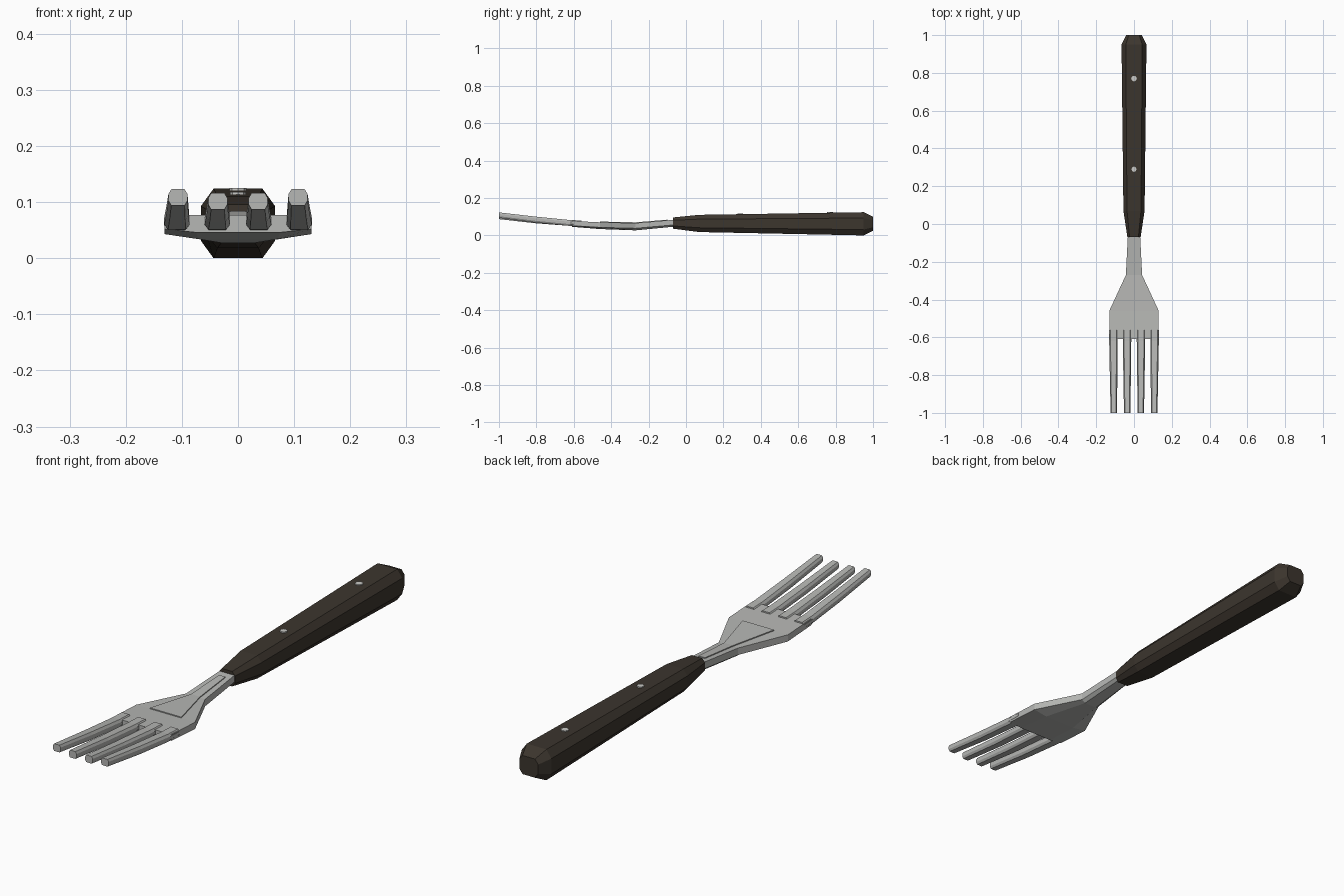
import bpy, bmesh

if "Cube" in bpy.data.objects:
    bpy.data.objects.remove(bpy.data.objects["Cube"])

def material(name, col):
    m = bpy.data.materials.new(name)
    m.diffuse_color = (*col, 1)
    m.use_nodes = True
    m.node_tree.nodes["Principled BSDF"].inputs["Base Color"].default_value = m.diffuse_color
    return m

wood = material("dark brown wood", (0.045, 0.036, 0.027))
steel = material("brushed steel", (0.47, 0.475, 0.46))
rivet_mat = material("bright rivet steel", (0.6, 0.6, 0.58))

def loft(name, rings, mat):
    """Skin a list of equal-length point rings and cap both ends."""
    bm = bmesh.new()
    loops = [[bm.verts.new(p) for p in r] for r in rings]
    for a, b in zip(loops, loops[1:]):
        for i in range(len(a)):
            j = (i + 1) % len(a)
            bm.faces.new((a[i], a[j], b[j], b[i]))
    bm.faces.new(loops[0])
    bm.faces.new(loops[-1])
    bmesh.ops.recalc_face_normals(bm, faces=bm.faces)
    me = bpy.data.meshes.new(name)
    bm.to_mesh(me)
    bm.free()
    me.materials.append(mat)
    ob = bpy.data.objects.new(name, me)
    bpy.context.collection.objects.link(ob)
    return ob

def octagon(x, y, hw, z0, z1, cut_x, cut_z):
    """Rectangle with chamfered corners, facing along y."""
    a, b = hw * (1 - cut_x), (z1 - z0) * cut_z
    return [(x + dx, y, z) for dx, z in (
        (-a, z0), (a, z0), (hw, z0 + b), (hw, z1 - b),
        (a, z1), (-a, z1), (-hw, z1 - b), (-hw, z0 + b))]

# Handle: chamfered bar, tapering at the neck and at the butt
loft("handle", [octagon(0, *s, 0.34, 0.25) for s in (
    (-0.07, 0.035, 0.036, 0.096),
    (0.07, 0.056, 0.018, 0.11),
    (0.95, 0.066, 0.0, 0.124),
    (1.0, 0.042, 0.025, 0.1))], wood)

# Neck and head: flat top, sides, narrower flat underside
def head_ring(y, hw, z0, z1, edge, under):
    return [(-under, y, z0), (under, y, z0), (hw, y, edge),
            (hw, y, z1), (-hw, y, z1), (-hw, y, edge)]

loft("neck_and_head", [head_ring(*s) for s in (
    (0.0, 0.03, 0.05, 0.086, 0.06, 0.02),
    (-0.07, 0.033, 0.046, 0.083, 0.056, 0.022),
    (-0.27, 0.043, 0.027, 0.066, 0.038, 0.028),
    (-0.46, 0.131, 0.034, 0.07, 0.043, 0.07),
    (-0.61, 0.131, 0.046, 0.077, 0.052, 0.075))], steel)

# Thin raised panel on top of the head
loft("head_panel", [[(-hw, y, z - 0.006), (hw, y, z - 0.006), (hw, y, z), (-hw, y, z)]
                    for y, hw, z in ((-0.1, 0.014, 0.084), (-0.27, 0.02, 0.07),
                                     (-0.46, 0.07, 0.074))], steel)

# Four tines, curving upwards; the inner pair sits slightly lower
for n, side in (("left", -1), ("right", 1)):
    for kind, x0, x1, drop in (("outer", 0.109, 0.107, 0.0), ("inner", 0.037, 0.036, 0.007)):
        loft(f"{kind}_tine_{n}", [
            octagon(side * x0, -0.56, 0.0225, 0.049, 0.08, 0.3, 0.3),
            octagon(side * x0, -0.62, 0.0225, 0.051, 0.082, 0.3, 0.3),
            octagon(side * (x0 + x1) / 2, -0.8, 0.02, 0.068 - drop / 2, 0.1 - drop / 2, 0.3, 0.3),
            octagon(side * x1, -1.0, 0.017, 0.094 - drop, 0.123 - drop, 0.3, 0.3)], steel)

# Two rivets set in the top of the handle
for n, y, r, z in (("front", 0.29, 0.014, 0.112), ("rear", 0.77, 0.015, 0.119)):
    bpy.ops.mesh.primitive_cylinder_add(vertices=8, radius=r, depth=0.012, location=(0, y, z))
    ob = bpy.context.object
    ob.name = f"{n}_rivet"
    ob.data.materials.append(rivet_mat)
